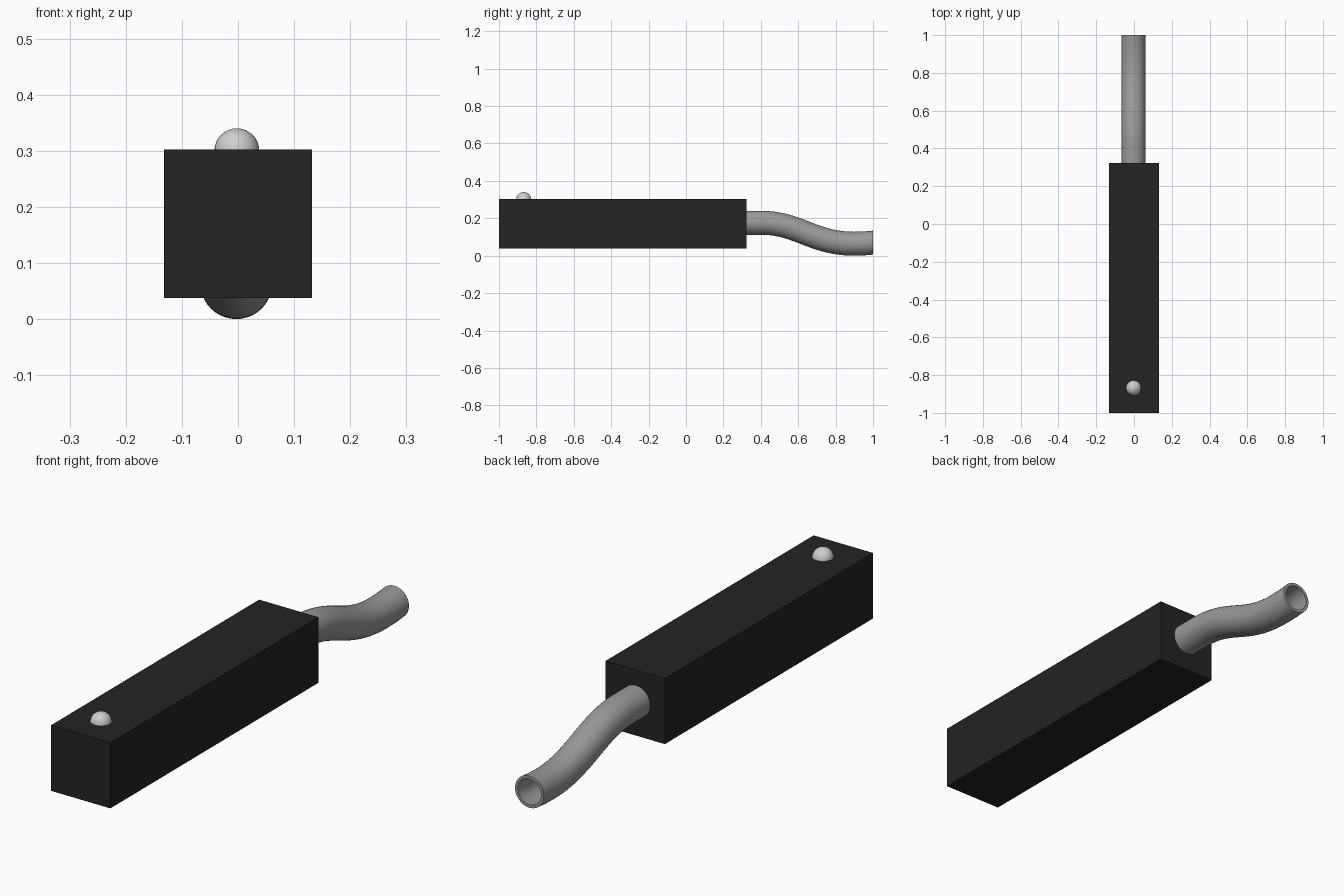
import bpy, bmesh, math
from mathutils import Vector
from mathutils.geometry import interpolate_bezier

if "Cube" in bpy.data.objects:
    bpy.data.objects.remove(bpy.data.objects["Cube"])


def material(name, v):
    m = bpy.data.materials.new(name)
    m.diffuse_color = (v, v, v, 1)
    m.use_nodes = True
    m.node_tree.nodes["Principled BSDF"].inputs["Base Color"].default_value = m.diffuse_color
    return m


def add_object(name, bm, mat, smooth=False):
    bmesh.ops.recalc_face_normals(bm, faces=bm.faces)
    me = bpy.data.meshes.new(name)
    bm.to_mesh(me)
    bm.free()
    me.materials.append(mat)
    ob = bpy.data.objects.new(name, me)
    bpy.context.collection.objects.link(ob)
    if smooth:
        bpy.context.view_layer.objects.active = ob
        ob.select_set(True)
        bpy.ops.object.shade_smooth_by_angle(angle=math.radians(40))
        ob.select_set(False)
    return ob


black = material("black plastic", 0.017)
grey = material("grey cable", 0.32)
light = material("light grey lamp", 0.62)

# Rectangular housing
bm = bmesh.new()
bmesh.ops.create_cube(bm, size=1)
for v in bm.verts:
    v.co = Vector((v.co.x * 0.264, v.co.y * 1.323 - 0.3385, v.co.z * 0.264 + 0.170))
add_object("housing", bm, black)

# Indicator lamp, a small ball half sunk into the top
bm = bmesh.new()
bmesh.ops.create_uvsphere(bm, u_segments=32, v_segments=16, radius=0.04)
bmesh.ops.translate(bm, verts=bm.verts, vec=(-0.002, -0.868, 0.300))
add_object("indicator_lamp", bm, light, True)

# Hollow cable sleeve: S-curve path swept with an outer and an inner wall
X = -0.003
path = [Vector((X, 0.31, 0.176))]
path += interpolate_bezier(Vector((X, 0.40, 0.176)), Vector((X, 0.60, 0.176)),
                           Vector((X, 0.68, 0.064)), Vector((X, 0.90, 0.064)), 28)
path += [Vector((X, 0.95, 0.0655)), Vector((X, 1.0, 0.070))]
SIDES = 40


def ring(bm, i, radius):
    a, b = path[max(i - 1, 0)], path[min(i + 1, len(path) - 1)]
    t = (b - a).normalized()
    if i in (0, len(path) - 1):
        t = Vector((0, 1, 0))  # square-cut ends
    side = Vector((1, 0, 0))
    up = side.cross(t)
    return [bm.verts.new(path[i] + radius * (side * math.cos(k * math.tau / SIDES)
                                             + up * math.sin(k * math.tau / SIDES)))
            for k in range(SIDES)]


bm = bmesh.new()
n = len(path)
rings = [ring(bm, i, 0.064) for i in range(n)] + [ring(bm, i, 0.052) for i in reversed(range(n))]
for r, s in zip(rings, rings[1:] + rings[:1]):
    for k in range(SIDES):
        j = (k + 1) % SIDES
        bm.faces.new((r[k], r[j], s[j], s[k]))
add_object("cable_sleeve", bm, grey, True)
